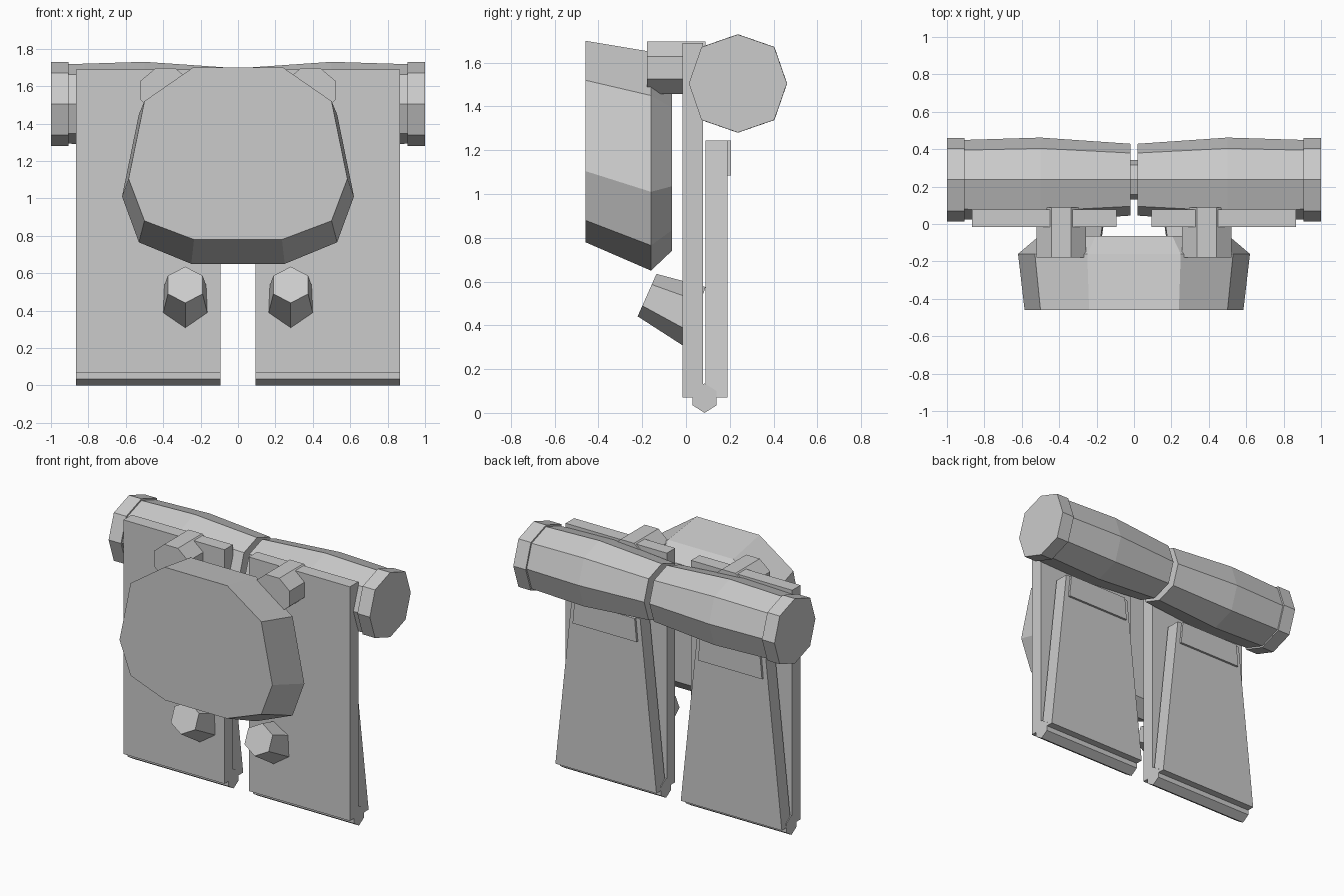
import bpy, bmesh, math

if "Cube" in bpy.data.objects:
    bpy.data.objects.remove(bpy.data.objects["Cube"])


def loft(name, rings):
    """Skin a list of equal-length point rings and cap both ends."""
    bm = bmesh.new()
    vr = [[bm.verts.new(p) for p in r] for r in rings]
    n = len(rings[0])
    for a, b in zip(vr, vr[1:]):
        for i in range(n):
            j = (i + 1) % n
            bm.faces.new((a[i], a[j], b[j], b[i]))
    bm.faces.new(vr[0][::-1])
    bm.faces.new(vr[-1])
    bmesh.ops.recalc_face_normals(bm, faces=bm.faces)
    me = bpy.data.meshes.new(name)
    bm.to_mesh(me)
    bm.free()
    ob = bpy.data.objects.new(name, me)
    bpy.context.collection.objects.link(ob)
    return ob


def mirrored(ob):
    m = ob.modifiers.new("mirror", 'MIRROR')
    m.use_axis[0] = True
    m.use_clip = False
    return ob


def box(name, x, y, z, taper=0.0):
    """Box from ranges; taper pulls the top in on both x sides."""
    def ring(zz, t):
        return [(x[0] + t, y[0], zz), (x[1] - t, y[0], zz),
                (x[1] - t, y[1], zz), (x[0] + t, y[1], zz)]
    return loft(name, [ring(z[0], 0), ring(z[1], taper)])


def octagon(x, r):
    """Bedroll cross-section, a little square on the diagonals."""
    pts = []
    for i in range(8):
        a = i * math.pi / 4
        k = r * (1.05 if i % 2 else 1.0)
        pts.append((x, 0.237 + k * math.cos(a), 1.505 + k * math.sin(a)))
    return pts


# Bedroll halves, end caps and centre cord
mirrored(loft("bedroll", [octagon(x, r) for x, r in
                          ((0.02, 0.192), (0.5, 0.225), (0.92, 0.212))]))
mirrored(loft("bedroll_cap", [octagon(x, 0.224) for x in (0.905, 1.0)]))
loft("bedroll_cord", [octagon(x, 0.105) for x in (-0.03, 0.03)])

# Hanging panels: front sheet, tapered back sheet, small flap
mirrored(box("front_panel", (0.093, 0.867), (-0.015, 0.077), (0.07, 1.69)))
mirrored(box("back_panel", (0.093, 0.867), (0.09, 0.19), (0.07, 1.245), 0.125))
mirrored(box("back_flap", (0.235, 0.725), (0.185, 0.205), (1.085, 1.245), 0.015))

# Hexagonal fold joining the sheets at the bottom
fold = [(0.085, 0.0), (0.14, 0.035), (0.14, 0.1),
        (0.085, 0.135), (0.03, 0.1), (0.03, 0.035)]
mirrored(loft("bottom_fold", [[(x, y, z) for y, z in fold] for x in (0.093, 0.867)]))

# Pouch: three outlines from front to back, half profile mirrored
def outline(y, half):
    return [(x, y, z) for x, z in half] + [(-x, y, z) for x, z in half[::-1]]

front = [(0.24, 1.70), (0.5, 1.52), (0.585, 1.105), (0.5, 0.88), (0.235, 0.78)]
back = [(0.25, 1.65), (0.53, 1.45), (0.62, 1.01), (0.53, 0.765), (0.25, 0.65)]
inner = [(x * 0.82, 1.15 + (z - 1.15) * 0.82) for x, z in back]
loft("pouch", [outline(-0.46, front), outline(-0.16, back), outline(-0.065, inner)])

# Octagonal strap blocks over the panel tops
a, b = 0.132, 0.052
octo = [(a, -b), (a, b), (b, a - 0.012), (-b, a - 0.012),
        (-a, b), (-a, -b), (-b, -a + 0.012), (b, -a + 0.012)]
mirrored(loft("strap_block", [[(0.388 + x, y, 1.577 + z) for x, z in octo]
                              for y in (-0.178, 0.088)]))

# Tilted hexagonal pegs under the pouch
def hexagon(cy, cz, hx, hy, hz):
    return [(0.282 + s * hx, cy + t * hy, cz + t * hz) for s, t in
            ((0, 1), (1, 0.5), (1, -0.5), (0, -1), (-1, -0.5), (-1, 0.5))]

mirrored(loft("peg", [hexagon(-0.178, 0.538, 0.093, 0.043, 0.097),
                      hexagon(0.04, 0.44, 0.122, 0.05, 0.135)]))
